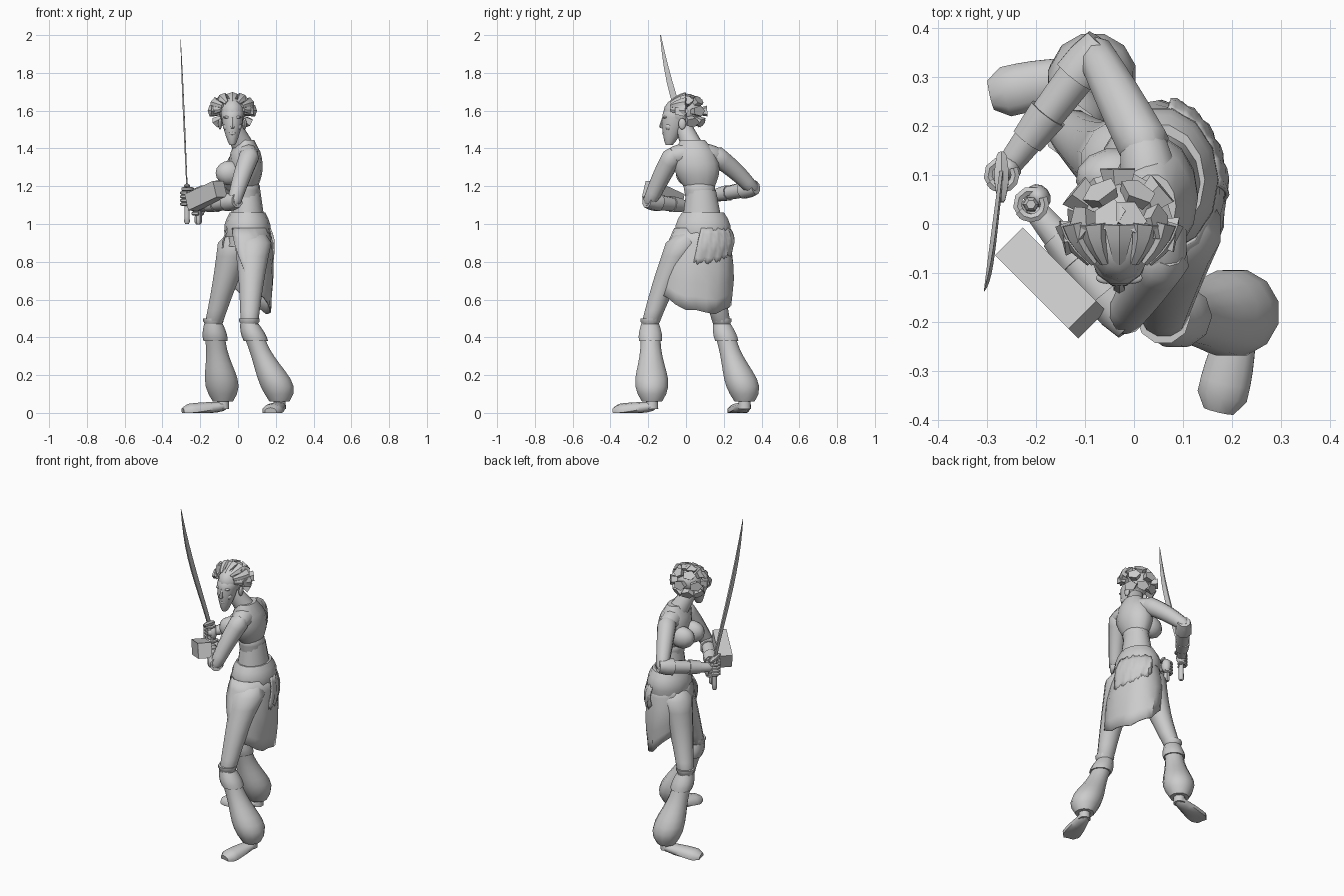
import bpy
import bmesh
import math
from mathutils import Vector, Matrix

if "Cube" in bpy.data.objects:
    bpy.data.objects.remove(bpy.data.objects["Cube"], do_unlink=True)

grey = bpy.data.materials.new("plain grey")
grey.use_nodes = True
grey.diffuse_color = (.6, .6, .6, 1)
grey.node_tree.nodes["Principled BSDF"].inputs["Base Color"].default_value = grey.diffuse_color

ACROSS = Vector((1, 0, 0))
BACK = Vector((0, 1, 0))
UP = Vector((0, 0, 1))
STILL = Vector()


def place(x, y, z):
    return Vector((x, y, z))


def finish(name, bm, angle):
    """Turn a bmesh into a shaded object."""
    bmesh.ops.recalc_face_normals(bm, faces=bm.faces)
    mesh = bpy.data.meshes.new(name)
    bm.to_mesh(mesh)
    bm.free()
    mesh.materials.append(grey)
    part = bpy.data.objects.new(name, mesh)
    bpy.context.collection.objects.link(part)
    bpy.ops.object.select_all(action="DESELECT")
    part.select_set(True)
    bpy.context.view_layer.objects.active = part
    bpy.ops.object.shade_smooth_by_angle(angle=math.radians(angle))
    return part


def skin(name, rings, angle=50):
    """Bridge closed rings of points and cap both ends."""
    bm = bmesh.new()
    loops = [[bm.verts.new(p) for p in ring] for ring in rings]
    for low, high in zip(loops, loops[1:]):
        for i in range(len(low)):
            bm.faces.new((low[i - 1], low[i], high[i], high[i - 1]))
    bm.faces.new(loops[0])
    bm.faces.new(loops[-1])
    return finish(name, bm, angle)


def sweep(name, path, sides=10, flat=1, ref=UP, level=False, angle=50):
    """Skin a path of (point, radius); flat scales towards ref, level keeps rings horizontal."""
    rings = []
    last = len(path) - 1
    for k, (point, radius) in enumerate(path):
        along = (path[min(k + 1, last)][0] - path[max(k - 1, 0)][0]).normalized()
        side, rise = BACK, ACROSS
        if not level:
            side = along.cross(ref).normalized()
            rise = side.cross(along)
        ring = []
        for i in range(sides):
            a = math.tau * (i + .5) / sides
            spot = point + radius * (side * math.cos(a) + rise * math.sin(a) * flat)
            spot.z = max(spot.z, 0)
            ring.append(spot)
        rings.append(ring)
    return skin(name, rings, angle)


def limb(name, start, end, first, last, bulge=0, bend=STILL, skew=1, steps=6, blunt=False, **look):
    """Tapered, bulging and bent limb with rounded ends unless blunt."""
    path = []
    for k in range(steps + 1):
        t = k / steps
        wave = math.sin(math.pi * t ** skew)
        path.append((start.lerp(end, t) + bend * wave, first + (last - first) * t + bulge * wave))
    if not blunt:
        way = (end - start).normalized()
        path.insert(0, (start - way * first * .6, first * .6))
        path.append((end + way * last * .6, last * .6))
    return sweep(name, path, **look)


def ball(name, centre, size, turn=0):
    bm = bmesh.new()
    bmesh.ops.create_uvsphere(bm, u_segments=12, v_segments=8, radius=1)
    shape = Matrix.Rotation(turn, 4, "Z") @ Matrix.Diagonal((*size, 1))
    bm.transform(Matrix.Translation(centre) @ shape)
    return finish(name, bm, 50)


# Joints of the pose
hips = {"left": place(.08, -.01, .9), "right": place(-.01, .12, .9)}
knees = {"left": place(.06, -.19, .47), "right": place(-.13, .19, .47)}
hems = {"left": place(.22, -.18, .06), "right": place(-.08, .31, .06)}
toes = {"left": place(.18, -.35, .01), "right": place(-.26, .27, .01)}
shoulders = {"left": place(.06, -.07, 1.36), "right": place(.02, .16, 1.36)}
elbows = {"left": place(-.02, -.19, 1.12), "right": place(-.08, .35, 1.19)}
hands = {"left": place(-.21, .04, 1.09), "right": place(-.27, .1, 1.14)}
pelvis, waist = place(.05, .09, .88), place(.05, .08, 1.08)
ribs, collar = place(.045, .07, 1.2), place(.04, .045, 1.38)
crown = place(-.03, -.02, 1.59)

# Torso turned towards the model's right
limb("belly", pelvis, waist + UP * .1, .13, .08, flat=.85, level=True, blunt=True, sides=14)
limb("midriff", waist, ribs, .075, .085, flat=.85, level=True, sides=14)
limb("chest", ribs, collar, .085, .11, .025, flat=.72, level=True, sides=14)
limb("shoulder_line", shoulders["left"], shoulders["right"], .05, .05, .014, bend=UP * .01)
limb("neck", collar, crown - UP * .06, .062, .042)
for name, shift in (("left_breast", -.05), ("right_breast", .05)):
    ball(name, place(-.045, .05 + shift, 1.27), (.075, .055, .065), .2)

# Head facing the front
ball("skull", crown - BACK * .01, (.066, .09, .08))
limb("face", crown + place(0, -.065, -.155), crown - BACK * .03, .03, .075, .008,
     flat=.82, level=True, sides=12)
limb("nose", crown + place(0, -.1, -.03), crown + place(0, -.108, -.075), .008, .014, sides=6, steps=2)
ball("lips", crown + place(0, -.094, -.11), (.02, .012, .01))
for name, s in (("left", 1), ("right", -1)):
    ball(name + "_ear", crown + place(s * .065, 0, -.06), (.01, .02, .03))
    ball(name + "_brow", crown + place(s * .026, -.09, -.025), (.022, .012, .007))
    ball(name + "_cheek", crown + place(s * .03, -.07, -.075), (.02, .02, .02))

# Hair: a cap, locks swept over the top and chunky tufts behind
ball("hair_cap", crown + place(0, .025, .01), (.075, .08, .07))
for k in range(7):
    a = math.radians(30 * k - 90)
    out = ACROSS * math.sin(a) + UP * math.cos(a) * .7
    limb("swept_lock", crown + out * .06 + place(0, -.06, .015), crown + out * .11 + place(0, .02, .01),
         .012, .036, bend=out * .01, steps=3, blunt=True, sides=6, flat=.6, ref=out, angle=30)
for lift, count, spread in ((-35, 4, 130), (5, 5, 200), (45, 4, 170), (75, 2, 90)):
    for k in range(count):
        a = math.radians(90 - spread / 2 + spread * k / (count - 1))
        e = math.radians(lift)
        way = place(math.cos(a) * math.cos(e), math.sin(a) * math.cos(e), math.sin(e) * .8)
        root = crown + BACK * .015
        limb("hair_tuft", root + way * .04, root + way * .118, .018, .04, steps=2, sides=5,
             flat=.75, blunt=True, angle=25)

# Arms with flared cuffs
for side in hands:
    shoulder, elbow, hand = shoulders[side], elbows[side], hands[side]
    limb(side + "_upper_arm", shoulder, elbow, .055, .038, .002, bend=UP * .01)
    limb(side + "_forearm", elbow, hand, .042, .024, .004)
    limb(side + "_elbow_cuff", elbow.lerp(hand, -.08), elbow.lerp(hand, .2), .038, .05, .004,
         steps=2, sides=8, blunt=True)
    limb(side + "_wrist_cuff", elbow.lerp(hand, .5), elbow.lerp(hand, .72), .044, .037,
         steps=2, sides=8, blunt=True)

# Box strapped to the left forearm
axis = place(.15, -.15, .07)
depth = axis.cross(UP).normalized()
rise = depth.cross(axis).normalized()
middle = place(-.17, -.12, 1.15)
corners = [depth * u * .04 + rise * v * .045 for u, v in ((-1, -1), (1, -1), (1, 1), (-1, 1))]
skin("forearm_box", [[middle + axis * end + corner for corner in corners] for end in (-.5, .5)], 20)

# Palms and curled fingers around upright handles
for side, hand in hands.items():
    ball(side + "_palm", hand + place(.015, .015, 0), (.024, .028, .044), .7)
    for k in range(5):
        curl = []
        for i in range(7):
            a = math.radians(30 + (40 if k < 4 else -30) * i)
            curl.append((hand + place(math.cos(a), math.sin(a), 0) * .028 + UP * (.02 * k - .035), .01))
        sweep(side + "_finger", curl, sides=6)

# Curved sword and the short rod in the other hand
grip = hands["right"]
limb("left_held_rod", hands["left"] - UP * .08, hands["left"] + UP * .04, .02, .016,
     sides=6, ref=ACROSS)
limb("sword_handle", grip - UP * .13, grip + UP * .05, .016, .013, sides=8, ref=ACROSS)
limb("sword_guard", grip + place(0, .04, .05), grip + place(0, -.05, .065), .011, .009, .007, sides=6)
limb("sword_blade", grip + UP * .05, place(-.305, -.135, 2), .02, .003, .014, bend=BACK * -.025,
     skew=1.4, steps=10, blunt=True, sides=4, flat=.25, ref=ACROSS, angle=20)

# Belt and wrap skirt, open towards the front right
limb("belt", pelvis + UP * .05, pelvis + UP * .18, .145, .115, .018, steps=4, flat=.82,
     level=True, blunt=True, sides=14)


def wrap(name, start, stop, slant, hem, drop, swell):
    """Flared cloth between two angles, cut back by slant and longest in the middle."""
    bm = bmesh.new()
    columns, rows = 16, 6
    grid = []
    for r in range(rows + 1):
        u = r / rows
        row = []
        for c in range(columns + 1):
            t = c / columns
            a = math.radians(start + slant * u + (stop - start - 2 * slant * u) * t)
            low = hem + .06 * t - drop * math.sin(math.pi * t) + .008 * math.cos(2 * c)
            flare = swell + .3 * math.sin(math.pi * min(u * .75, .6)) - .04 * u
            fold = .003 * math.sin(2 * c + r)
            row.append(bm.verts.new((.05 + (.115 * flare + fold - .015 * u) * math.cos(a),
                                     .08 - .04 * u + (.145 * flare + fold + .02 * u) * math.sin(a),
                                     .98 + (low - .98) * u)))
        grid.append(row)
    for upper, lower in zip(grid, grid[1:]):
        for c in range(columns):
            bm.faces.new((upper[c], upper[c + 1], lower[c + 1], lower[c]))
    solid = finish(name, bm, 35).modifiers.new("cloth", "SOLIDIFY")
    solid.thickness = .008


wrap("wrap_skirt", -135, 205, 45, .7, .2, 1)
wrap("overskirt", 0, 80, 0, .79, .02, 1.06)

# Legs: thigh, knee cuff, shin band, ballooned trouser and flat-soled foot
for side, knee in knees.items():
    hip, hem, toe = hips[side], hems[side], toes[side]
    limb(side + "_thigh", hip, knee, .1, .048, -.006, bend=BACK * -.012, level=True, sides=12)
    limb(side + "_knee_cuff", knee, knee + UP * .03, .045, .055, .004, steps=2, level=True, blunt=True)
    shin = knee.lerp(hem, .22)
    limb(side + "_shin_band", shin, knee, .064, .05, .006, skew=.8, steps=4, level=True, blunt=True)
    outward = (hem - knee) * .12
    outward.z = 0
    limb(side + "_trouser", shin, hem, .055, .055, .036, bend=outward, skew=1.9, steps=8,
         level=True, blunt=True, sides=12)
    limb(side + "_ankle", hem - UP * .04, hem + UP * .03, .036, .032, level=True, blunt=True, sides=8)
    heel = hem - UP * .025
    limb(side + "_foot", heel, toe, .036, .054, .004, skew=1.6, flat=.7)
